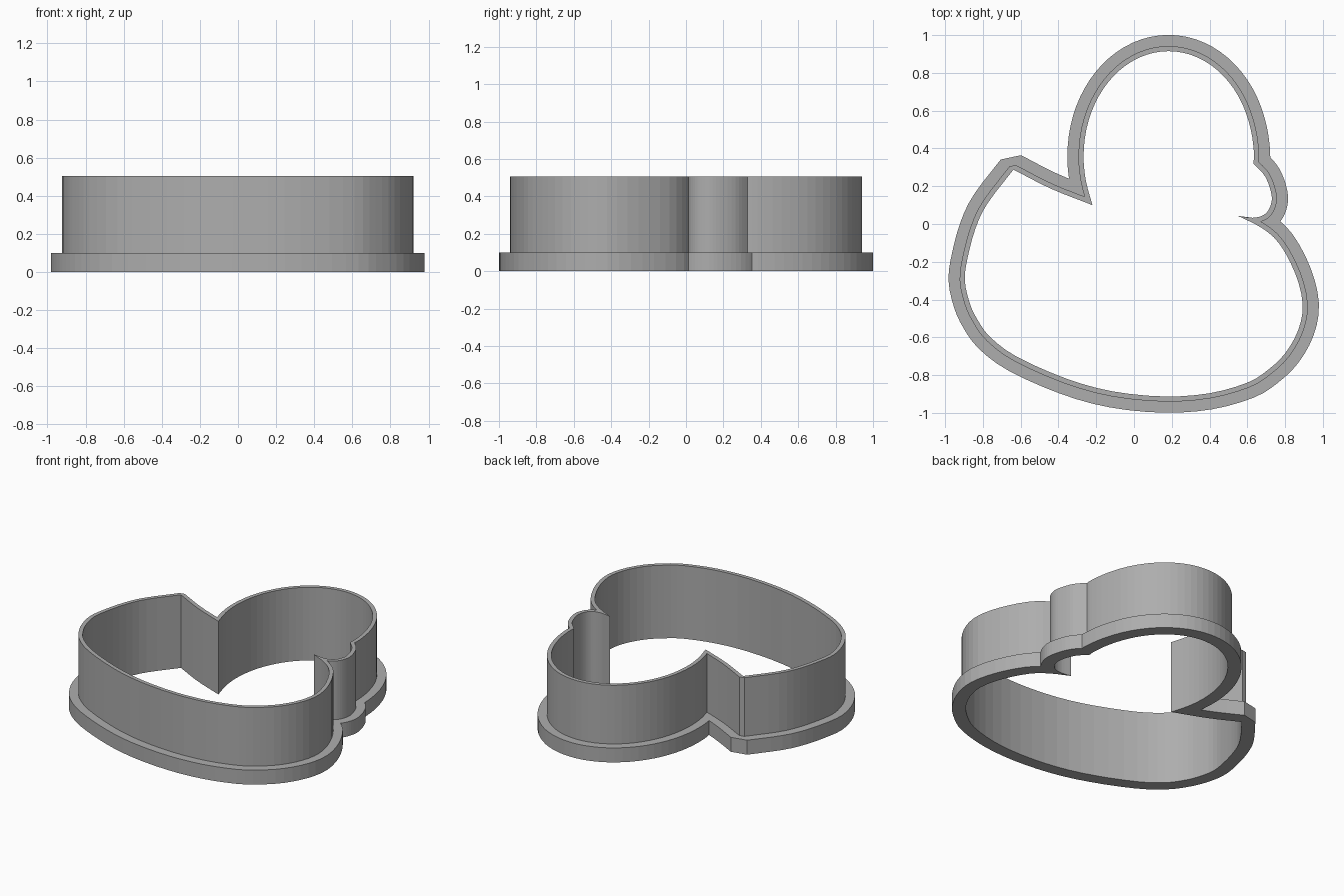
import bpy
import bmesh
from math import cos, sin, pi
from mathutils import Vector
from mathutils.geometry import intersect_line_line_2d

if "Cube" in bpy.data.objects:
    bpy.data.objects.remove(bpy.data.objects["Cube"])

WALL, FLANGE = 0.027, 0.086      # outward distances from the inner outline
STEP, TOP = 0.10, 0.505          # flange height, wall height

grey = bpy.data.materials.new("plain grey")
grey.use_nodes = True
colour = (0.42, 0.42, 0.42, 1)
grey.diffuse_color = colour
grey.node_tree.nodes["Principled BSDF"].inputs["Base Color"].default_value = colour


def smooth(points, steps):
    """Curve through the points (Catmull-Rom)."""
    p = [Vector(q) for q in points]
    p = [2 * p[0] - p[1]] + p + [2 * p[-1] - p[-2]]
    out = []
    for a, b, c, d in zip(p, p[1:], p[2:], p[3:]):
        for i in range(steps):
            t = i / steps
            out.append(b + (c - a) * t / 2 + (a - 2.5 * b + 2 * c - d / 2) * t ** 2
                       + (1.5 * (b - c) + (d - a) / 2) * t ** 3)
    return out + [p[-2]]


def offset(arc, dist):
    """Push an arc outward along its normals."""
    out = []
    for i, p in enumerate(arc):
        t = (arc[min(i + 1, len(arc) - 1)] - arc[max(i - 1, 0)]).normalized()
        out.append(p + Vector((-t.y, t.x)) * dist)
    return out


def crossing(a, b):
    """First place along arc a where it meets arc b."""
    for i in range(len(a) - 1):
        for j in reversed(range(len(b) - 1)):
            x = intersect_line_line_2d(a[i], a[i + 1], b[j], b[j + 1])
            if x:
                return i, j, x
    return None


def outline(dist):
    """Offset every arc and trim neighbours where they meet."""
    parts = [offset(arc, dist) for arc in arcs]
    for n in range(len(parts)):
        a, b = parts[n], parts[(n + 1) % len(parts)]
        hit = crossing(a, b) if dist else None
        if hit:
            i, j, x = hit
            a[i + 1:] = [x.copy() for _ in a[i + 1:]]
            b[:j + 1] = [x.copy() for _ in b[:j + 1]]
    return [p for part in parts for p in part]


def loft(name, rings):
    """Skin a sequence of (outline, height) rings."""
    bm = bmesh.new()
    loops = [[bm.verts.new((p.x, p.y, z)) for p in ring] for ring, z in rings]
    count = len(loops[0])
    for low, high in zip(loops, loops[1:]):
        for i in range(count):
            k = (i + 1) % count
            bm.faces.new((low[i], high[i], high[k], low[k]))
    bmesh.ops.remove_doubles(bm, verts=bm.verts, dist=0.0005)
    mesh = bpy.data.meshes.new(name)
    bm.to_mesh(mesh)
    bm.free()
    mesh.materials.append(grey)
    bpy.context.collection.objects.link(bpy.data.objects.new(name, mesh))


# Corners of the inner outline
notch, cheek, beak, tail = (-.22, .10), (.632, .32), (.55, .043), (-.638, .288)

# Head: half ellipse between the notch and the cheek
dome = [(.183 - .45 * cos(i * pi / 12), .36 + .555 * sin(i * pi / 12)) for i in range(13)]
head = smooth([notch, (-.255, .23)] + dome[:-1] + [(.635, .38), cheek], 3)

# Beak: bulge that curls back to a point
bill = smooth([cheek, (.695, .25), (.728, .155), (.722, .095), (.69, .05), (.63, .033), beak], 5)

# Body: round belly up to the tail tip
body = smooth([beak, (.675, -.02), (.77, -.105), (.855, -.265), (.893, -.425), (.87, -.56),
               (.80, -.685), (.706, -.775), (.60, -.84), (.40, -.896), (.16, -.913),
               (-.114, -.886), (-.36, -.818), (-.62, -.703), (-.76, -.60), (-.828, -.508),
               (-.87, -.418), (-.896, -.296), (-.88, -.175), (-.838, -.02), (-.775, .11),
               tail], 3)

# Back: shallow line from the tail down to the notch
back = smooth([tail, (-.44, .187), notch], 4)

arcs = [head, bill, body, back]
inner, outer, rim = outline(0), outline(WALL), outline(FLANGE)

# Wide base flange, then the thin upright cutting wall
loft("base_flange", [(inner, STEP), (inner, 0), (rim, 0), (rim, STEP), (outer, STEP)])
loft("cutting_wall", [(outer, STEP), (outer, TOP), (inner, TOP), (inner, STEP)])
